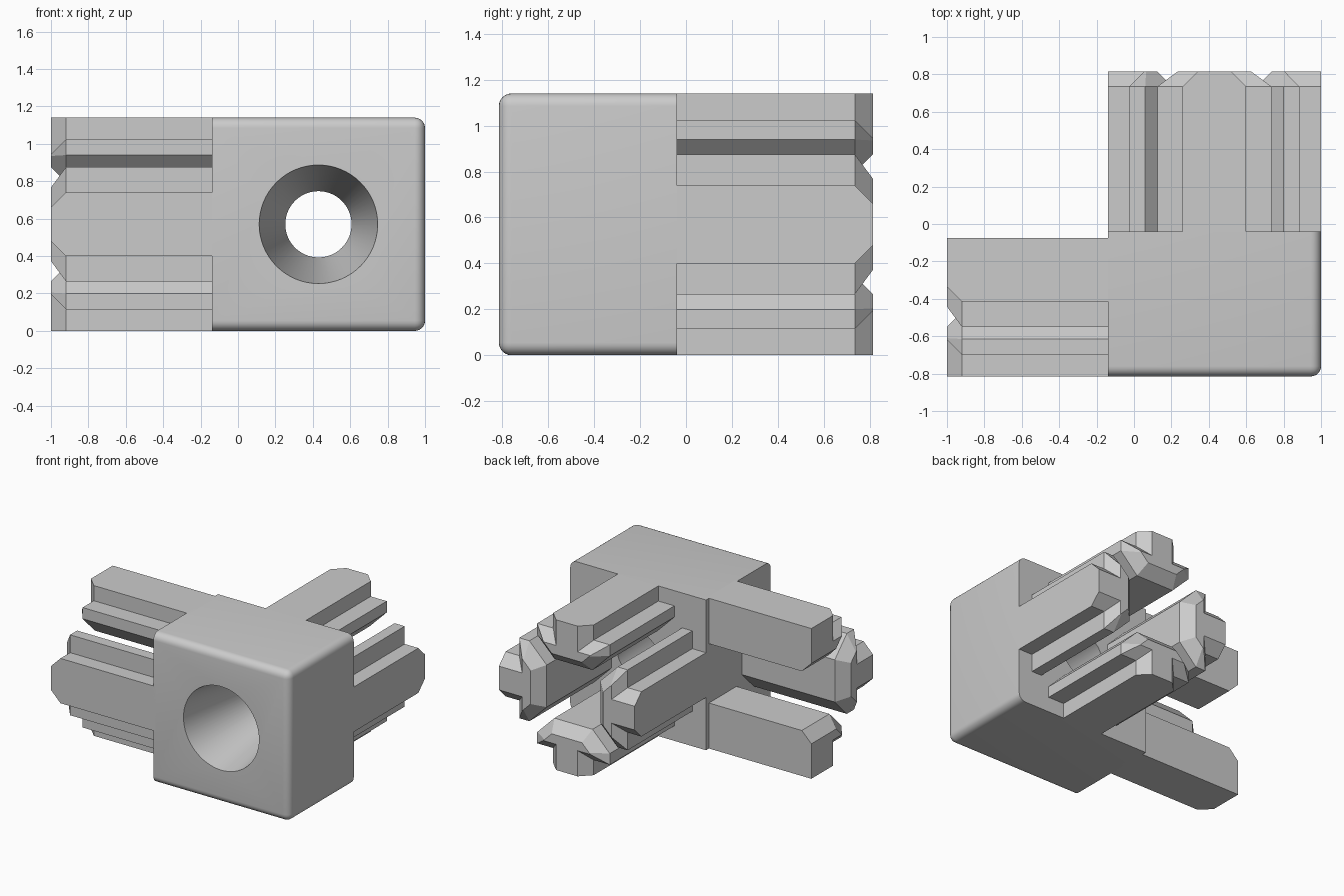
import bpy, bmesh, math
from mathutils import Matrix, Vector

if "Cube" in bpy.data.objects:
    bpy.data.objects.remove(bpy.data.objects["Cube"], do_unlink=True)

grey = bpy.data.materials.new("grey_plastic")
grey.use_nodes = True
grey.diffuse_color = (0.6, 0.6, 0.6, 1)
grey.node_tree.nodes["Principled BSDF"].inputs["Base Color"].default_value = (0.6, 0.6, 0.6, 1)

HALF = 0.57          # half the square section
FRONT = -0.815
BACK = -0.04         # rear face of the block
INNER = -0.14        # side face of the block that carries the left-hand arm


def add_object(name, bm):
    bmesh.ops.recalc_face_normals(bm, faces=bm.faces)
    mesh = bpy.data.meshes.new(name)
    bm.to_mesh(mesh)
    bm.free()
    mesh.materials.append(grey)
    obj = bpy.data.objects.new(name, mesh)
    bpy.context.collection.objects.link(obj)
    return obj


# Corner block with rounded outer edges
bm = bmesh.new()
bmesh.ops.create_cube(bm, size=1)
for v in bm.verts:
    v.co = ((INNER + 1) / 2 + v.co.x * (1 - INNER),
            (FRONT + BACK) / 2 + v.co.y * (BACK - FRONT),
            HALF + v.co.z * 2 * HALF)
outer = [e for e in bm.edges
         if not all(v.co.x < 0 for v in e.verts) and not all(v.co.y > -0.1 for v in e.verts)
         and not (e.verts[0].co.x < 0 and e.verts[1].co.x < 0)]
bmesh.ops.bevel(bm, geom=outer, offset=0.055, segments=6, profile=0.5, affect='EDGES')
block = add_object("corner_block", bm)

# Tapered screw hole through the block
bm = bmesh.new()
bmesh.ops.create_cone(bm, cap_ends=True, segments=64, radius1=0.326, radius2=0.168,
                      depth=BACK - FRONT + 0.1,
                      matrix=Matrix.Translation((0.43, (FRONT + BACK) / 2, HALF))
                      @ Matrix.Rotation(-math.pi / 2, 4, 'X'))
cutter = add_object("hole_cutter", bm)
cutter.hide_render = True
hole = block.modifiers.new("hole", 'BOOLEAN')
hole.operation = 'DIFFERENCE'
hole.solver = 'EXACT'
hole.object = cutter
bpy.context.view_layer.objects.active = block
block.select_set(True)
bpy.ops.object.modifier_apply(modifier="hole")
bpy.data.objects.remove(cutter, do_unlink=True)
bpy.ops.object.shade_smooth_by_angle(angle=math.radians(30))

# Half section of a T-shaped prong (sideways, outwards), and its tapered tip
SECTION = [(0.17, HALF), (0.17, 0.455), (0.305, 0.455), (0.305, 0.37), (0.16, 0.225)]
TIP = [(0.09, HALF), (0.09, 0.375), (0.197, 0.375), (0.187, 0.365), (0.127, 0.305)]


def full_outline(half, cut):
    """Mirror the half section; a cut prong is plain on its positive side."""
    right = [(0.17, half[0][1]), (0.17, half[-1][1])] if cut else half
    return right + [(-u, v) for u, v in reversed(half)]


def prong(name, origin, along, out, side, length, cut=False):
    along, out, side = Vector(along), Vector(out), Vector(side)
    bm = bmesh.new()
    rings = []
    for half, t in ((SECTION, -0.02), (SECTION, length - 0.08), (TIP, length)):
        rings.append([bm.verts.new(Vector(origin) + side * u + out * v + along * t)
                      for u, v in full_outline(half, cut)])
    count = len(rings[0])
    for a, b in zip(rings, rings[1:]):
        for i in range(count):
            j = (i + 1) % count
            bm.faces.new((a[i], a[j], b[j], b[i]))
    bm.faces.new(rings[0])
    bm.faces.new(rings[-1])
    add_object(name, bm)


X, Y, Z = Vector((1, 0, 0)), Vector((0, 1, 0)), Vector((0, 0, 1))

# Rear arm: four prongs around the hole axis
for name, out, side in (("top", Z, X), ("bottom", -Z, X), ("left", X, Z), ("right", -X, Z)):
    prong("rear_arm_" + name + "_prong", (0.43, BACK, HALF), Y, out, side, -FRONT - BACK)

# Side arm: three prongs, open and plain towards the back
for name, out, side, cut in (("top", Z, Y, True), ("bottom", -Z, Y, True), ("front", -Y, Z, False)):
    prong("side_arm_" + name + "_prong", (INNER, FRONT + HALF, HALF), -X, out, side, 1 + INNER, cut)
